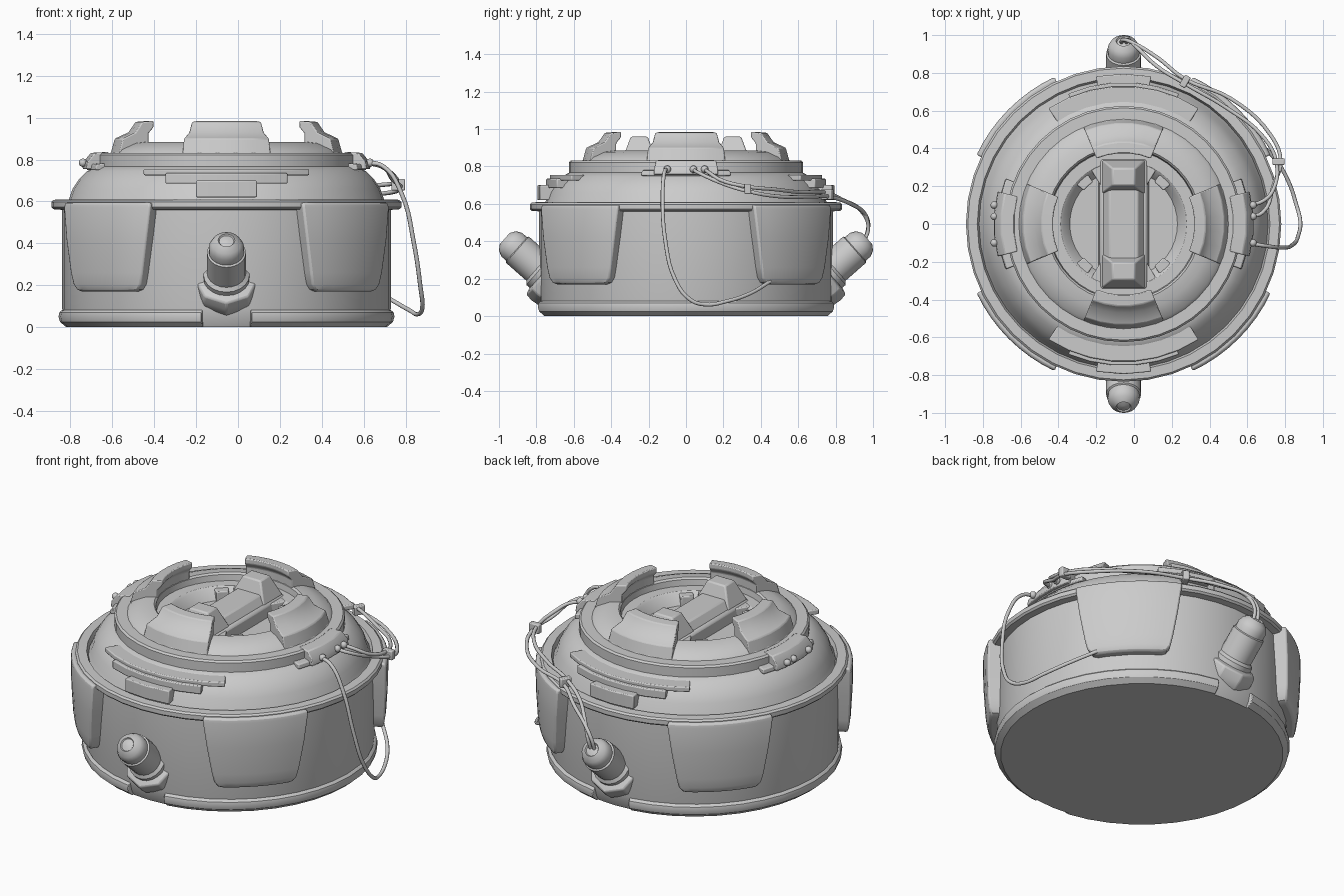
import bpy, bmesh
from math import sin, cos, radians, pi
from mathutils import Vector

if "Cube" in bpy.data.objects:
    bpy.data.objects.remove(bpy.data.objects["Cube"])

CX = -0.055  # axis of the round body


def mesh_obj(name, bm, bevel=0, smooth=32):
    bmesh.ops.recalc_face_normals(bm, faces=bm.faces)
    me = bpy.data.meshes.new(name)
    bm.to_mesh(me)
    bm.free()
    for p in me.polygons:
        p.use_smooth = True
    me.set_sharp_from_angle(angle=radians(smooth))
    ob = bpy.data.objects.new(name, me)
    bpy.context.collection.objects.link(ob)
    if bevel:
        m = ob.modifiers.new("bevel", 'BEVEL')
        m.width, m.segments, m.limit_method = bevel, 2, 'ANGLE'
        m.angle_limit = radians(40)
    return ob


def loft(name, loops, bevel=0, wrap=False):
    """Skin closed loops of points; cap the ends unless wrapped round."""
    bm = bmesh.new()
    rows = [[bm.verts.new(p) for p in lp] for lp in loops]
    n = len(rows[0])
    pairs = list(zip(rows, rows[1:])) + ([(rows[-1], rows[0])] if wrap else [])
    for a, b in pairs:
        for i in range(n):
            j = (i + 1) % n
            bm.faces.new((a[i], a[j], b[j], b[i]))
    if not wrap:
        bm.faces.new(rows[0])
        bm.faces.new(rows[-1])
    return mesh_obj(name, bm, bevel)


def polar(r, deg, z):
    return (CX + r * cos(radians(deg)), r * sin(radians(deg)), z)


def sector(name, prof, mid, half, bevel=0.006):
    """Sweep an (r, z) section through an arc."""
    n = max(2, round(half / 4.5))
    return loft(name, [[polar(r, mid - half + 2 * half * i / n, z) for r, z in prof]
                       for i in range(n + 1)], bevel)


def rect(r0, r1, z0, z1):
    return [(r0, z0), (r1, z0), (r1, z1), (r0, z1)]


def lathe(name, prof, n=40, frame=None, bevel=0):
    """Solid of revolution; frame = (origin, axis) or the body axis."""
    o, ax = frame or (Vector((CX, 0, 0)), Vector((0, 0, 1)))
    u = Vector((1, 0, 0))
    v = ax.cross(u)
    return loft(name, [[o + ax * z + (u * cos(2 * pi * i / n) + v * sin(2 * pi * i / n)) * r
                        for i in range(n)] for r, z in prof], bevel)


def block(name, y, z0, z1, b, t, bevel=0.008):
    """Tapered block: half sizes b at the bottom, t at the top."""
    return loft(name, [[(CX + sx * h[0], y + sy * h[1], z)
                        for sx, sy in ((-1, -1), (1, -1), (1, 1), (-1, 1))]
                       for z, h in ((z0, b), (z1, t))], bevel)


# main body with rim and dome, then stepped lid with recess
lathe("body", [(0.755, 0), (0.77, 0.03), (0.785, 0.09), (0.785, 0.56), (0.825, 0.563),
               (0.835, 0.573), (0.835, 0.598), (0.825, 0.608), (0.775, 0.61), (0.765, 0.585),
               (0.752, 0.61), (0.735, 0.66), (0.705, 0.705), (0.665, 0.745), (0.62, 0.77), (0.3, 0.77)])
lathe("lid", [(0.6, 0.74), (0.625, 0.765), (0.625, 0.822), (0.615, 0.832), (0.555, 0.832), (0.54, 0.848),
              (0.47, 0.878), (0.41, 0.885), (0.40, 0.875), (0.395, 0.84), (0.335, 0.84),
              (0.32, 0.83), (0.285, 0.775), (0.05, 0.775)])

# base skirt halves, split at the plugs
for mid in (0, 180):
    sector("base_skirt", [(0.74, 0), (0.765, 0), (0.795, 0.025), (0.802, 0.05),
                          (0.798, 0.07), (0.785, 0.082), (0.74, 0.082)], mid, 81.5, 0.004)

# crown tabs on the lid
tab = [(0.555, 0.828), (0.535, 0.9), (0.47, 0.93), (0.435, 0.98), (0.375, 0.985),
       (0.375, 0.955), (0.402, 0.925), (0.402, 0.828)]
for k in range(4):
    sector("crown_tab", tab, 90 * k, 22.5)

# wall panels, narrowing downward with rounded lower corners
for k in range(4):
    loops = []
    for z, half, ro in ((0.17, 12.5, 0.825), (0.18, 14.5, 0.832), (0.205, 15.8, 0.84),
                        (0.26, 16.6, 0.848), (0.42, 18.4, 0.858), (0.57, 19.8, 0.86), (0.595, 19.8, 0.855)):
        a = [45 + 90 * k + half * (i / 4 - 1) for i in range(9)]
        loops.append([polar(ro, d, z) for d in a] + [polar(0.77, d, z) for d in reversed(a)])
    loft("wall_panel", loops, 0.012)

# stepped plates on the dome, front and back
for mid in (-90, 90):
    sector("dome_plate_long", rect(0.63, 0.73, 0.725, 0.755), mid, 33)
    sector("dome_plate_middle", rect(0.66, 0.75, 0.685, 0.735), mid, 23)
    sector("dome_plate_short", rect(0.68, 0.795, 0.62, 0.70), mid, 10.6)

# side cable plates with studs
for mid in (0, 180):
    sector("cable_plate_wide", [(0.6, 0.75), (0.67, 0.75), (0.665, 0.778), (0.6, 0.785)], mid, 21)
    sector("cable_plate", [(0.58, 0.75), (0.69, 0.755), (0.685, 0.79), (0.65, 0.832),
                           (0.58, 0.836)], mid, 14.5)
    s = 1 if mid == 0 else -1
    for y in (-0.1, 0.04, 0.1):
        bm = bmesh.new()
        bmesh.ops.create_uvsphere(bm, u_segments=12, v_segments=8, radius=0.02)
        bmesh.ops.translate(bm, vec=(CX + s * 0.685, y, 0.785), verts=bm.verts)
        mesh_obj("cable_stud", bm)

# turning handle in the recess
block("handle_base", 0, 0.76, 0.845, (0.135, 0.355), (0.125, 0.345), 0.015)
block("handle_bar", 0, 0.84, 0.89, (0.11, 0.33), (0.075, 0.30))
for s in (-1, 1):
    block("handle_end", s * 0.25, 0.84, 0.96, (0.115, 0.09), (0.06, 0.045))
    # toothed edge of the recess
    sector("recess_land", rect(0.24, 0.36, 0.76, 0.838), s * 90, 31)
    for a in (-1, 1):
        sector("recess_tooth", rect(0.275, 0.35, 0.76, 0.832), s * 90 + a * 43, 7)

# angled plugs, front and back
for s in (-1, 1):
    fr = (Vector((CX, s * 0.725, 0.2)), Vector((0, s * 0.75, 0.66)).normalized())
    lathe("plug_collar", [(0.12, -0.09), (0.15, -0.045), (0.155, 0.0), (0.15, 0.04), (0.115, 0.05)],
          8, fr, 0.008)
    lathe("plug", [(0.11, 0), (0.11, 0.075), (0.093, 0.09), (0.093, 0.235), (0.084, 0.24),
                   (0.084, 0.275), (0.07, 0.305), (0.04, 0.325), (0.035, 0.318), (0.01, 0.325)], 20, fr)


# cables
def cable(name, pts):
    cu = bpy.data.curves.new(name, 'CURVE')
    cu.dimensions = '3D'
    cu.bevel_depth, cu.bevel_resolution, cu.resolution_u = 0.0105, 2, 5
    sp = cu.splines.new('BEZIER')
    sp.bezier_points.add(len(pts) - 1)
    for bp, p in zip(sp.bezier_points, pts):
        bp.co = p
        bp.handle_left_type = bp.handle_right_type = 'AUTO'
    ob = bpy.data.objects.new(name, cu)
    bpy.context.collection.objects.link(ob)


cable("cable_loop", [(0.6, -0.1, 0.785), (0.69, -0.115, 0.77), (0.78, -0.125, 0.64), (0.84, -0.11, 0.4),
                     (0.87, -0.06, 0.2), (0.88, 0.02, 0.09), (0.86, 0.1, 0.062),
                     (0.82, 0.22, 0.08), (0.75, 0.34, 0.12), (0.64, 0.45, 0.185)])
for y0, d in ((0.04, -1), (0.1, 1)):
    e = 0.012 * d
    cable("cable_pair", [(0.6, y0, 0.785), (0.68, y0 + 0.02, 0.77), (0.74, 0.2 - e, 0.715 + e),
                         (0.765 - e, 0.33, 0.68 + e), (0.70 - 2 * e, 0.47, 0.66 + 1.5 * e),
                         (0.5 - e, 0.64 - 2 * e, 0.65 + e), (0.27, 0.755 - e, 0.65 + e),
                         (0.12, 0.86 - 2 * e, 0.61 + e), (0.0 + e, 0.95 - e, 0.55 + e),
                         (-0.045 + e, 0.975, 0.48), (-0.055 + e, 0.955, 0.40)])

# cable clips
for p, rz in (((0.765, 0.33, 0.68), 0), ((0.27, 0.755, 0.65), radians(60))):
    bm = bmesh.new()
    bmesh.ops.create_cube(bm, size=1)
    bmesh.ops.scale(bm, vec=(0.065, 0.035, 0.055), verts=bm.verts)
    ob = mesh_obj("cable_clip", bm, 0.006)
    ob.location, ob.rotation_euler = p, (0, 0, rz)
